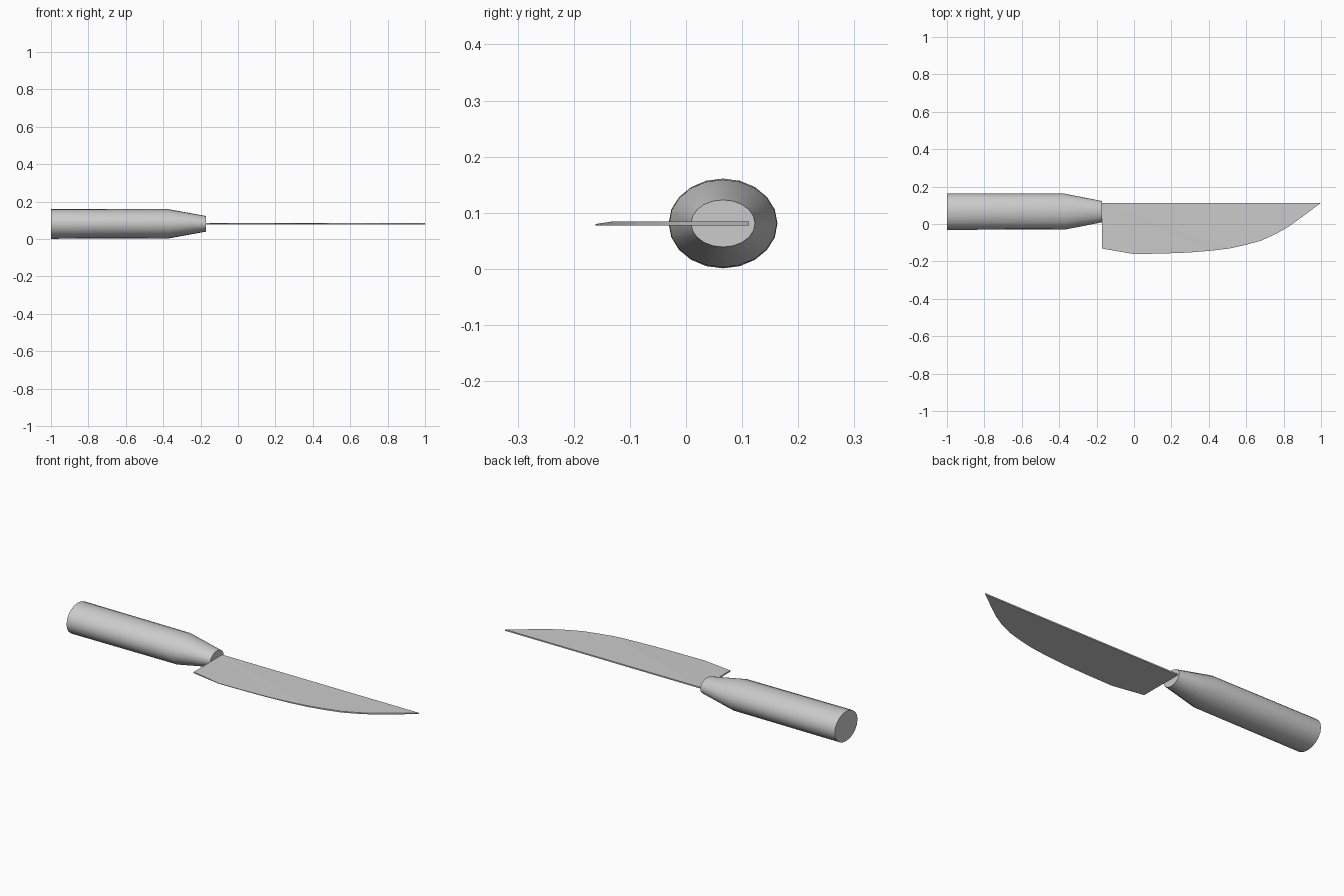
import bpy, bmesh
from math import sin, cos, pi, radians

if "Cube" in bpy.data.objects:
    bpy.data.objects.remove(bpy.data.objects["Cube"])


def make_object(name, bm, smooth=False):
    bmesh.ops.recalc_face_normals(bm, faces=bm.faces)
    mesh = bpy.data.meshes.new(name)
    bm.to_mesh(mesh)
    bm.free()
    ob = bpy.data.objects.new(name, mesh)
    bpy.context.collection.objects.link(ob)
    if smooth:
        bpy.ops.object.select_all(action='DESELECT')
        ob.select_set(True)
        bpy.context.view_layer.objects.active = ob
        bpy.ops.object.shade_smooth_by_angle(angle=radians(30))
    return ob


# Handle: oval rings lofted along x, narrowing to the neck
SIDES = 20
CENTRE_Y, CENTRE_Z = 0.066, 0.081
stations = [(-1.0, 0.097, 0.080), (-0.37, 0.096, 0.078), (-0.172, 0.057, 0.042)]
bm = bmesh.new()
rings = []
for x, ry, rz in stations:
    rings.append([bm.verts.new((x,
                                CENTRE_Y + ry * cos(2 * pi * i / SIDES),
                                CENTRE_Z + rz * sin(2 * pi * i / SIDES)))
                  for i in range(SIDES)])
for a, b in zip(rings, rings[1:]):
    for i in range(SIDES):
        j = (i + 1) % SIDES
        bm.faces.new((a[i], a[j], b[j], b[i]))
bm.faces.new(rings[0])
bm.faces.new(rings[-1])
make_object("handle", bm, smooth=True)

# Blade: thin plate with straight spine and curved cutting edge
outline = [(-0.172, 0.112), (-0.172, -0.131), (0.0, -0.161), (0.15, -0.158),
           (0.29, -0.153), (0.41, -0.143), (0.51, -0.131), (0.60, -0.111),
           (0.68, -0.089), (0.765, -0.05), (0.83, -0.012), (0.90, 0.039),
           (0.98, 0.099), (1.0, 0.112)]


def top_z(y):
    # upper face drops slightly towards the lowest part of the edge
    return 0.0845 - 0.0045 * max(0.0, min(1.0, (-0.131 - y) / 0.03))


bm = bmesh.new()
low = [bm.verts.new((x, y, 0.0775)) for x, y in outline]
high = [bm.verts.new((x, y, top_z(y))) for x, y in outline]
bm.faces.new(low)
bm.faces.new(high)
for i in range(len(outline)):
    j = (i + 1) % len(outline)
    bm.faces.new((low[i], low[j], high[j], high[i]))
bmesh.ops.triangulate(bm, faces=[f for f in bm.faces if len(f.verts) > 4])
make_object("blade", bm)
